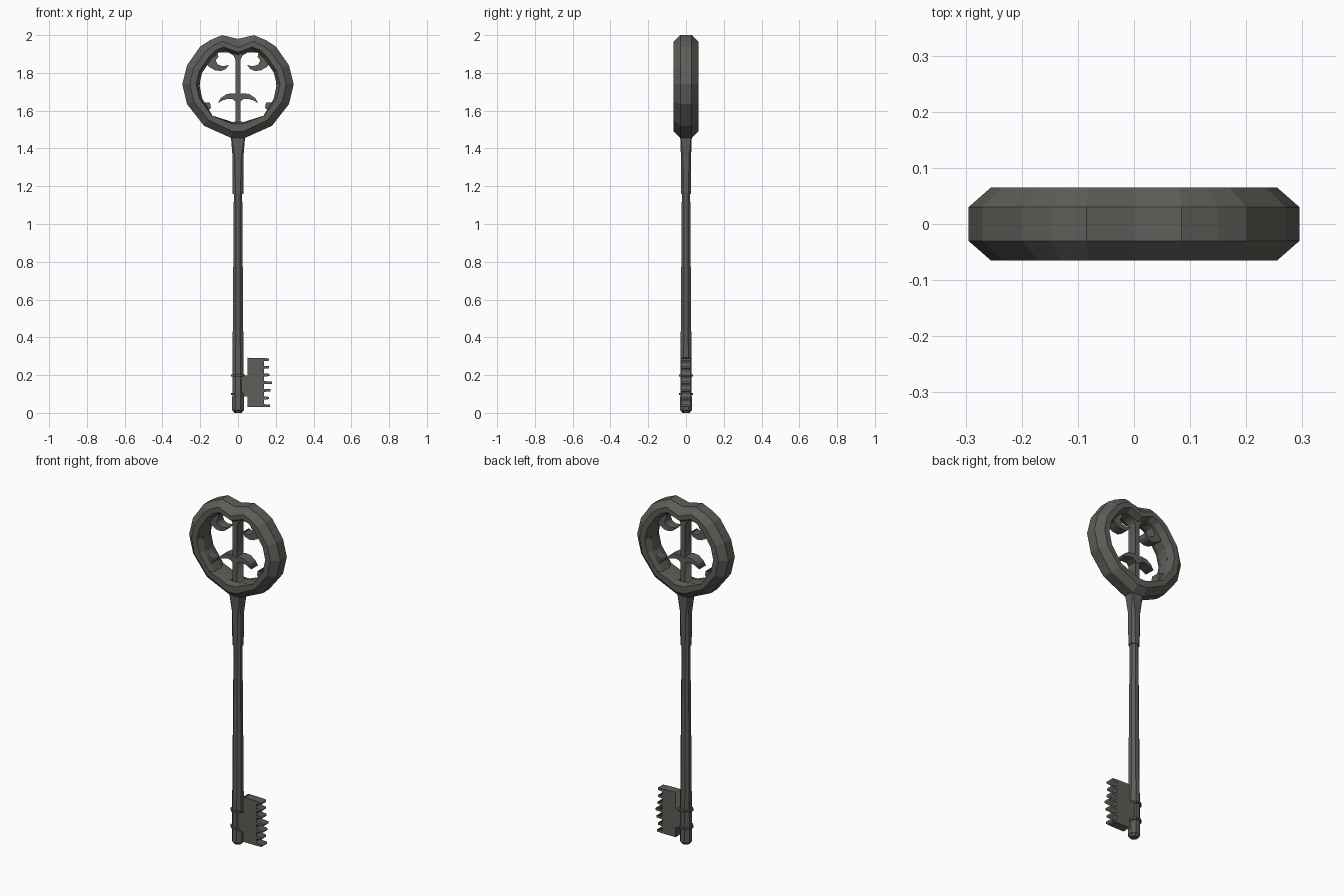
import bpy, bmesh, math

if "Cube" in bpy.data.objects:
    bpy.data.objects.remove(bpy.data.objects["Cube"])

iron = bpy.data.materials.new("dark iron")
iron.diffuse_color = (0.11, 0.11, 0.098, 1)
iron.use_nodes = True
iron.node_tree.nodes["Principled BSDF"].inputs["Base Color"].default_value = iron.diffuse_color


def finish(name, bm):
    bmesh.ops.recalc_face_normals(bm, faces=bm.faces[:])
    me = bpy.data.meshes.new(name)
    bm.to_mesh(me)
    bm.free()
    me.materials.append(iron)
    ob = bpy.data.objects.new(name, me)
    bpy.context.collection.objects.link(ob)
    return ob


def mirrored(half):
    """Close a half profile across x = 0."""
    return half + [(-x, z) for x, z in reversed(half) if x > 0]


def loft(name, rings, closed=False):
    """Join rings of equal point count; cap the ends or close the loop."""
    bm = bmesh.new()
    vs = [[bm.verts.new(p) for p in r] for r in rings]
    n = len(vs[0])
    pairs = list(zip(vs, vs[1:])) + ([(vs[-1], vs[0])] if closed else [])
    for a, b in pairs:
        for i in range(n):
            j = (i + 1) % n
            bm.faces.new((a[i], a[j], b[j], b[i]))
    if not closed:
        bm.faces.new(vs[0])
        bm.faces.new(vs[-1])
    return finish(name, bm)


def flat_plate(name, loops, half_depth):
    """Filled outline in the xz plane with holes, extruded along y."""
    cu = bpy.data.curves.new(name, 'CURVE')
    cu.dimensions = '2D'
    cu.fill_mode = 'BOTH'
    cu.extrude = half_depth
    for pts in loops:
        sp = cu.splines.new('POLY')
        sp.points.add(len(pts) - 1)
        for p, (x, z) in zip(sp.points, pts):
            p.co = (x, z, 0, 1)
        sp.use_cyclic_u = True
    cu.materials.append(iron)
    ob = bpy.data.objects.new(name, cu)
    ob.rotation_euler.x = math.pi / 2
    bpy.context.collection.objects.link(ob)
    bpy.ops.object.select_all(action='DESELECT')
    ob.select_set(True)
    bpy.context.view_layer.objects.active = ob
    bpy.ops.object.convert(target='MESH')


def octagon(z, hx, hy, cut):
    """Rectangle with cut corners at height z; cut is a fraction."""
    cx, cy = hx * (1 - cut), hy * (1 - cut)
    return [(hx, -cy, z), (hx, cy, z), (cx, hy, z), (-cx, hy, z),
            (-hx, cy, z), (-hx, -cy, z), (-cx, -hy, z), (cx, -hy, z)]


# Bow rim: chamfered heart-topped ring
outer = mirrored([(0, 1.98), (.085, 2.0), (.15, 1.972), (.2, 1.94), (.27, 1.84),
                  (.295, 1.74), (.27, 1.635), (.18, 1.52), (.035, 1.455)])
face_out = mirrored([(0, 1.935), (.08, 1.967), (.13, 1.945), (.17, 1.915), (.235, 1.825),
                     (.255, 1.74), (.235, 1.65), (.155, 1.55), (.03, 1.49)])
face_in = mirrored([(0, 1.91), (.075, 1.937), (.115, 1.922), (.15, 1.89), (.205, 1.81),
                    (.222, 1.74), (.205, 1.665), (.14, 1.575), (.03, 1.53)])
inner = mirrored([(0, 1.895), (.07, 1.917), (.107, 1.905), (.14, 1.875), (.19, 1.80),
                  (.205, 1.74), (.19, 1.665), (.13, 1.565), (.03, 1.54)])
section = [(outer, -.03), (face_out, -.065), (face_in, -.065), (inner, -.03),
           (inner, .03), (face_in, .065), (face_out, .065), (outer, .03)]
loft("bow_rim", [[(x, y, z) for x, z in r] for r, y in section], closed=True)

# Bow tracery: centre bar, curls and lobes left between two holes
hole = [(.014, 1.542), (.014, 1.87), (.022, 1.89), (.05, 1.908), (.11, 1.908),
        (.103, 1.885), (.118, 1.868), (.108, 1.845), (.08, 1.835), (.048, 1.842),
        (.065, 1.82), (.09, 1.81), (.12, 1.813), (.15, 1.83), (.172, 1.848),
        (.197, 1.80), (.203, 1.73), (.19, 1.645), (.148, 1.642), (.143, 1.615),
        (.158, 1.60), (.155, 1.565), (.12, 1.543), (.06, 1.537)]
flat_plate("bow_tracery", [face_out, hole, [(-x, z) for x, z in hole]], .029)

# Crossing crescent on the centre bar
crescent = mirrored([(0, 1.685), (.025, 1.692), (.06, 1.688), (.09, 1.668), (.107, 1.64),
                     (.08, 1.655), (.05, 1.663), (.025, 1.66), (.012, 1.645)])
flat_plate("bow_crescent", [crescent], .031)

# Shaft: flared neck, then a rod widening to the tip
loft("neck", [octagon(1.16, .028, .026, .55), octagon(1.36, .029, .027, .4),
              octagon(1.465, .038, .031, .12), octagon(1.5, .038, .031, .12)])
loft("shaft", [octagon(0, .02, .02, .58), octagon(.015, .031, .031, .58),
               octagon(1.18, .022, .022, .58)])
for i, z in enumerate((.1, .198)):
    loft(f"collar_{i + 1}", [octagon(z - .005, .038, .038, .58),
                             octagon(z + .005, .038, .038, .58)])

# Bit: neck, plate and seven uneven teeth in one outline
bit = [(.01, .088), (.05, .088), (.05, .03)]
reach = [.17, .165, .173, .18, .167, .163, .165]
for i, r in enumerate(reach):
    z = .038 + i * .0407
    bit += [(.138, z - .008), (r, z - .006), (r, z + .006), (.138, z + .008)]
bit += [(.05, .292), (.05, .197), (.01, .197)]
flat_plate("bit", [bit], .025)
